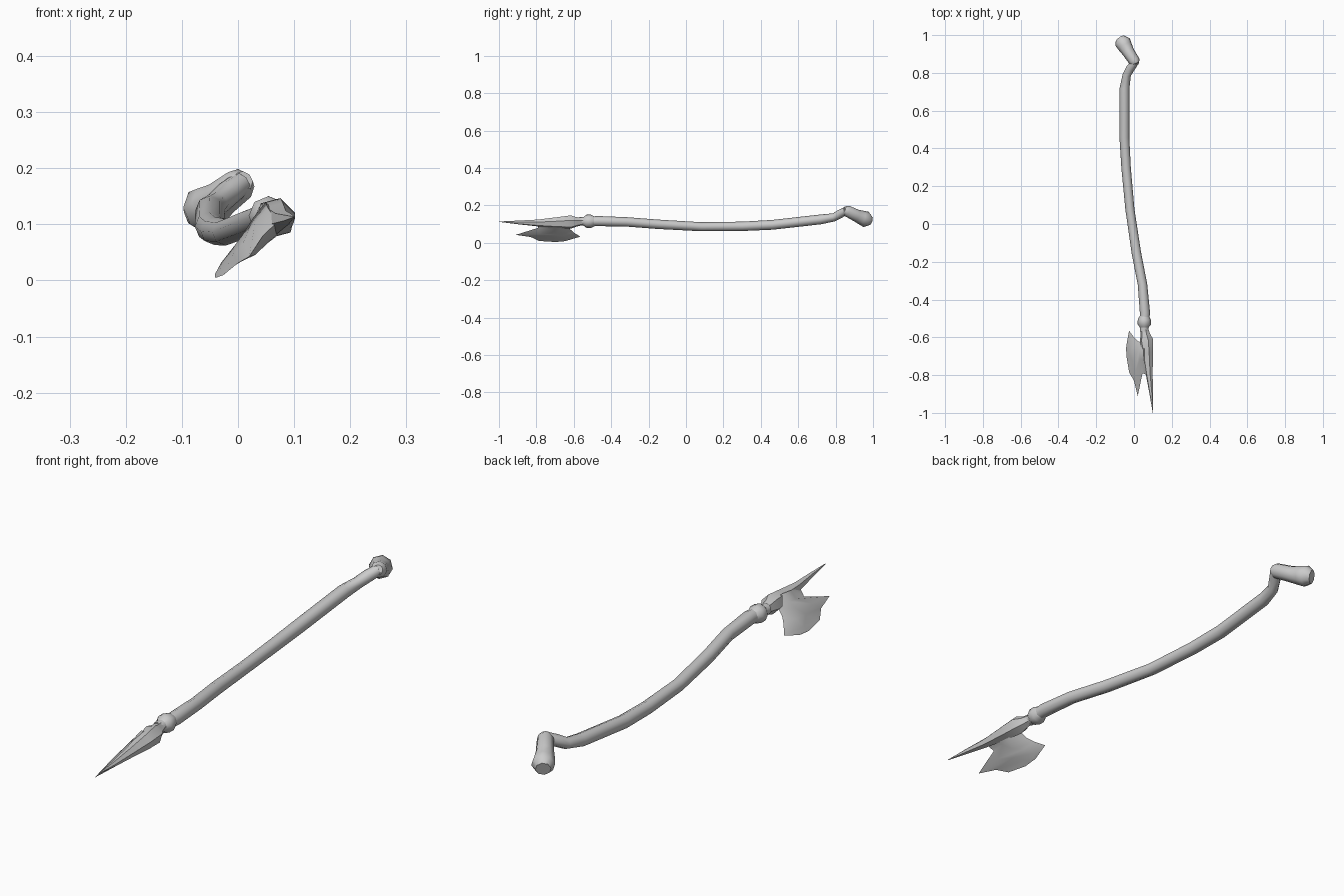
import bpy, math
from mathutils import Vector

PLANE_N = Vector((-1, 0, 1)).normalized()   # normal of the plane the weapon bends in


def make(name, verts, faces):
    me = bpy.data.meshes.new(name)
    me.from_pydata([tuple(v) for v in verts], [], faces)
    ob = bpy.data.objects.new(name, me)
    bpy.context.collection.objects.link(ob)
    bpy.context.view_layer.objects.active = ob
    ob.select_set(True)
    bpy.ops.object.mode_set(mode='EDIT')
    bpy.ops.mesh.select_all(action='SELECT')
    bpy.ops.mesh.normals_make_consistent(inside=False)
    bpy.ops.object.mode_set(mode='OBJECT')
    bpy.ops.object.shade_smooth_by_angle(angle=math.radians(50))
    ob.select_set(False)
    return ob


def skin(name, rings):
    n = len(rings[0])
    verts = [v for r in rings for v in r]
    faces = [(i * n + k, i * n + (k + 1) % n, (i + 1) * n + (k + 1) % n, (i + 1) * n + k)
             for i in range(len(rings) - 1) for k in range(n)]
    faces += [tuple(range(n)), tuple(range(len(verts) - n, len(verts)))]
    return make(name, verts, faces)


def tube(name, path, sides=8):
    """Sweep rings along (x, y, z, radius) points."""
    pts = [Vector(p[:3]) for p in path]
    rings = []
    for i, p in enumerate(pts):
        t = (pts[min(i + 1, len(pts) - 1)] - pts[max(i - 1, 0)]).normalized()
        u = (PLANE_N - t * PLANE_N.dot(t)).normalized()
        w = t.cross(u)
        rings.append([p + path[i][3] * (math.cos(a) * u + math.sin(a) * w)
                      for a in (2 * math.pi * k / sides for k in range(sides))])
    return skin(name, rings)


# Curved shaft with the elbow near its butt
tube("shaft", [
    (0.053, -0.57, 0.115, 0.022), (0.058, -0.47, 0.116, 0.027), (0.045, -0.32, 0.112, 0.025),
    (0.012, -0.15, 0.099, 0.025), (-0.022, 0.08, 0.086, 0.024), (-0.042, 0.30, 0.088, 0.025),
    (-0.051, 0.46, 0.096, 0.026), (-0.050, 0.72, 0.125, 0.026), (-0.038, 0.79, 0.136, 0.022),
    (-0.018, 0.825, 0.155, 0.023), (0.004, 0.856, 0.172, 0.021)])

# Flared butt grip
tube("butt_grip", [
    (0.010, 0.845, 0.178, 0.018), (0.003, 0.860, 0.171, 0.030), (-0.030, 0.910, 0.146, 0.033),
    (-0.048, 0.940, 0.134, 0.039), (-0.060, 0.963, 0.125, 0.043), (-0.073, 0.982, 0.118, 0.028)])

# Collar below the head
tube("collar", [
    (0.053, -0.552, 0.115, 0.020), (0.054, -0.532, 0.115, 0.035),
    (0.055, -0.507, 0.115, 0.035), (0.056, -0.485, 0.115, 0.024)])

# Socket that tapers into the long spike
tube("socket_spike", [
    (0.055, -0.55, 0.115, 0.020), (0.060, -0.585, 0.112, 0.026), (0.066, -0.615, 0.111, 0.037),
    (0.072, -0.68, 0.108, 0.031), (0.080, -0.79, 0.106, 0.019), (0.092, -0.90, 0.109, 0.010),
    (0.100, -1.00, 0.113, 0.001)], sides=6)

# Axe blade: six-point sections from the root to the cutting edge
# (x, back y, front y, half thickness)
sections = [(0.070, -0.62, -0.80, 0.030), (0.045, -0.63, -0.79, 0.026),
            (0.020, -0.62, -0.91, 0.019), (0.000, -0.60, -0.83, 0.013),
            (-0.026, -0.565, -0.785, 0.006), (-0.040, -0.64, -0.70, 0.002)]
rings = []
for x, back, front, t in sections:
    ring = []
    for f, s in ((0, 0), (0.25, 1), (0.55, 0.8), (1, 0), (0.55, -0.8), (0.25, -1)):
        y = back + (front - back) * f
        ring.append(Vector((x, y, x + 0.105 * y + 0.118)) + PLANE_N * (s * t))
    rings.append(ring)
skin("axe_blade", rings)
